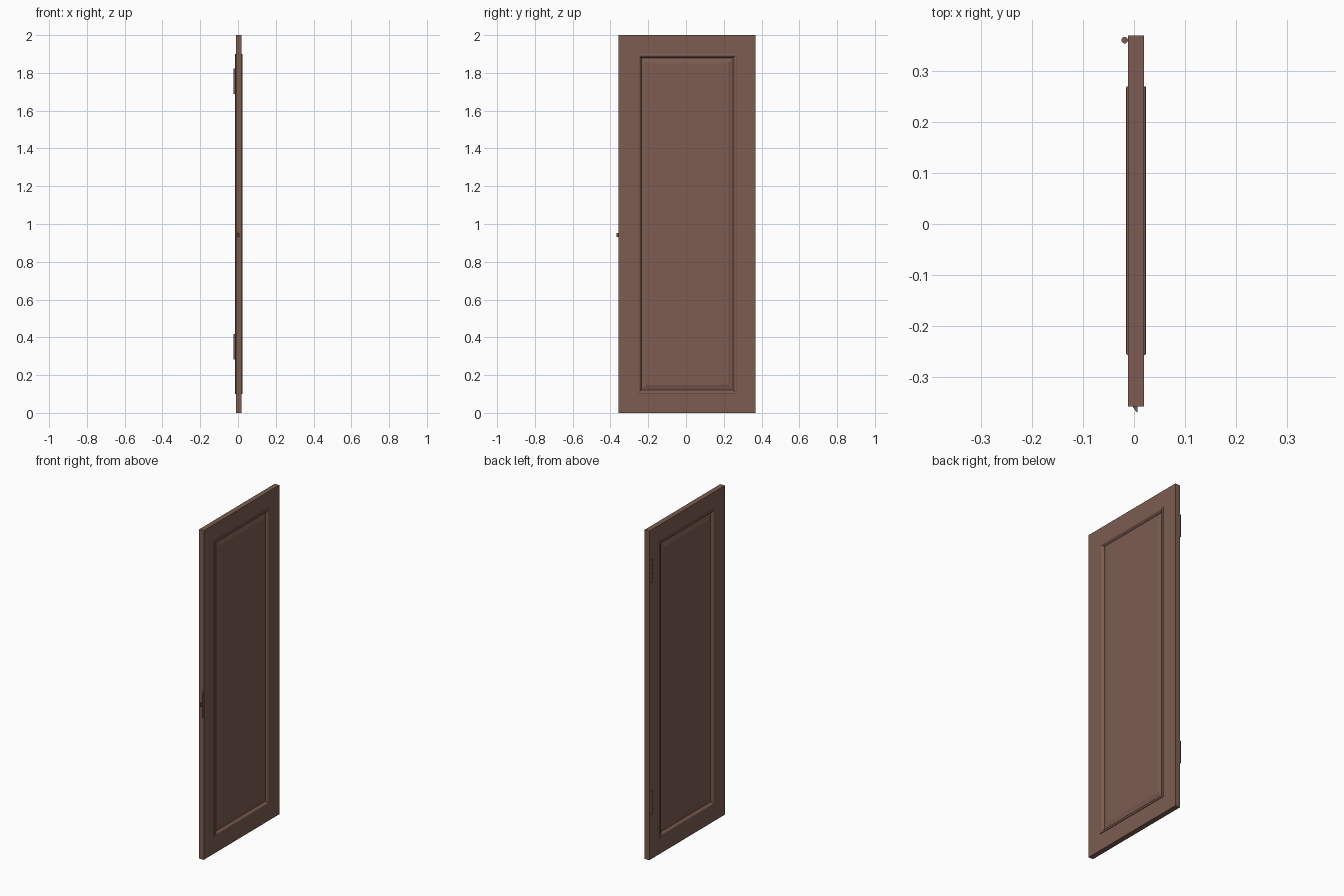
import bpy, bmesh, math

if "Cube" in bpy.data.objects:
    bpy.data.objects.remove(bpy.data.objects["Cube"])

wood = bpy.data.materials.new("brown")
wood.diffuse_color = (0.20, 0.108, 0.082, 1)
wood.use_nodes = True
wood.node_tree.nodes["Principled BSDF"].inputs["Base Color"].default_value = wood.diffuse_color


def add_object(name, bm):
    bmesh.ops.recalc_face_normals(bm, faces=bm.faces)
    mesh = bpy.data.meshes.new(name)
    bm.to_mesh(mesh)
    bm.free()
    mesh.materials.append(wood)
    obj = bpy.data.objects.new(name, mesh)
    bpy.context.collection.objects.link(obj)
    return obj


def ring(bm, x, y0, y1, z0, z1):
    return [bm.verts.new((x, y, z)) for y, z in
            ((y0, z0), (y1, z0), (y1, z1), (y0, z1))]


def bridge(bm, a, b):
    for i in range(len(a)):
        j = (i + 1) % len(a)
        bm.faces.new((a[i], a[j], b[j], b[i]))


# Door leaf: nested rings on both sides form moulding, groove and raised panel
X_BACK, X_FRONT = -0.0115, 0.0197
Y0, Y1 = -0.357, 0.369
# (inset from the moulding outline, height above the slab face)
PROFILE = [(0, 0), (0.001, 0.003), (0.004, 0.004), (0.010, 0.0035), (0.014, 0.001),
           (0.022, -0.010), (0.024, -0.010), (0.046, -0.004), (0.048, -0.003)]
bm = bmesh.new()
edges = []
for x, side in ((X_BACK, -1), (X_FRONT, 1)):
    prev = ring(bm, x, Y0, Y1, 0, 2)
    edges.append(prev)
    for inset, h in PROFILE:
        cur = ring(bm, x + side * h, -0.257 + inset, 0.270 - inset,
                   0.10 + inset, 1.90 - inset)
        bridge(bm, prev, cur)
        prev = cur
    bm.faces.new(prev)
bridge(bm, *edges)
add_object("door_leaf", bm)


# Hinge barrels: stacked knuckles with a thin pin through them
def cylinder(bm, r, z0, z1):
    n = 20
    loops = [[bm.verts.new((-0.0182 + r * math.cos(2 * math.pi * i / n),
                            0.360 + r * math.sin(2 * math.pi * i / n), z))
              for i in range(n)] for z in (z0, z1)]
    bridge(bm, *loops)
    for loop in loops:
        bm.faces.new(loop)


for name, z0 in (("lower_hinge", 0.282), ("upper_hinge", 1.688)):
    bm = bmesh.new()
    step = 0.137 / 5
    for k in range(5):
        cylinder(bm, 0.0063, z0 + k * step, z0 + (k + 1) * step - 0.0012)
    cylinder(bm, 0.0045, z0 + 0.001, z0 + 0.135)
    obj = add_object(name, bm)
    bpy.context.view_layer.objects.active = obj
    obj.select_set(True)
    bpy.ops.object.shade_smooth_by_angle(angle=math.radians(40))
    obj.select_set(False)

# Lock face plate on the closing edge, with rounded ends
bm = bmesh.new()
outline = []
for cz, start in ((1.022, 0), (0.858, math.pi)):
    for i in range(9):
        a = start + math.pi * i / 8
        outline.append((0.004 + 0.009 * math.cos(a), cz + 0.009 * math.sin(a)))
loops = [[bm.verts.new((x, y, z)) for x, z in outline] for y in (-0.3565, -0.3576)]
bridge(bm, *loops)
for loop in loops:
    bm.faces.new(loop)
add_object("lock_plate", bm)

# Wedge-shaped latch bolt
bm = bmesh.new()
wedge = [(-0.003, -0.357), (0.007, -0.357), (0.007, -0.369), (0.005, -0.3685)]
loops = [[bm.verts.new((x, y, z)) for x, y in wedge] for z in (0.930, 0.952)]
bridge(bm, *loops)
for loop in loops:
    bm.faces.new(loop)
add_object("latch_bolt", bm)
